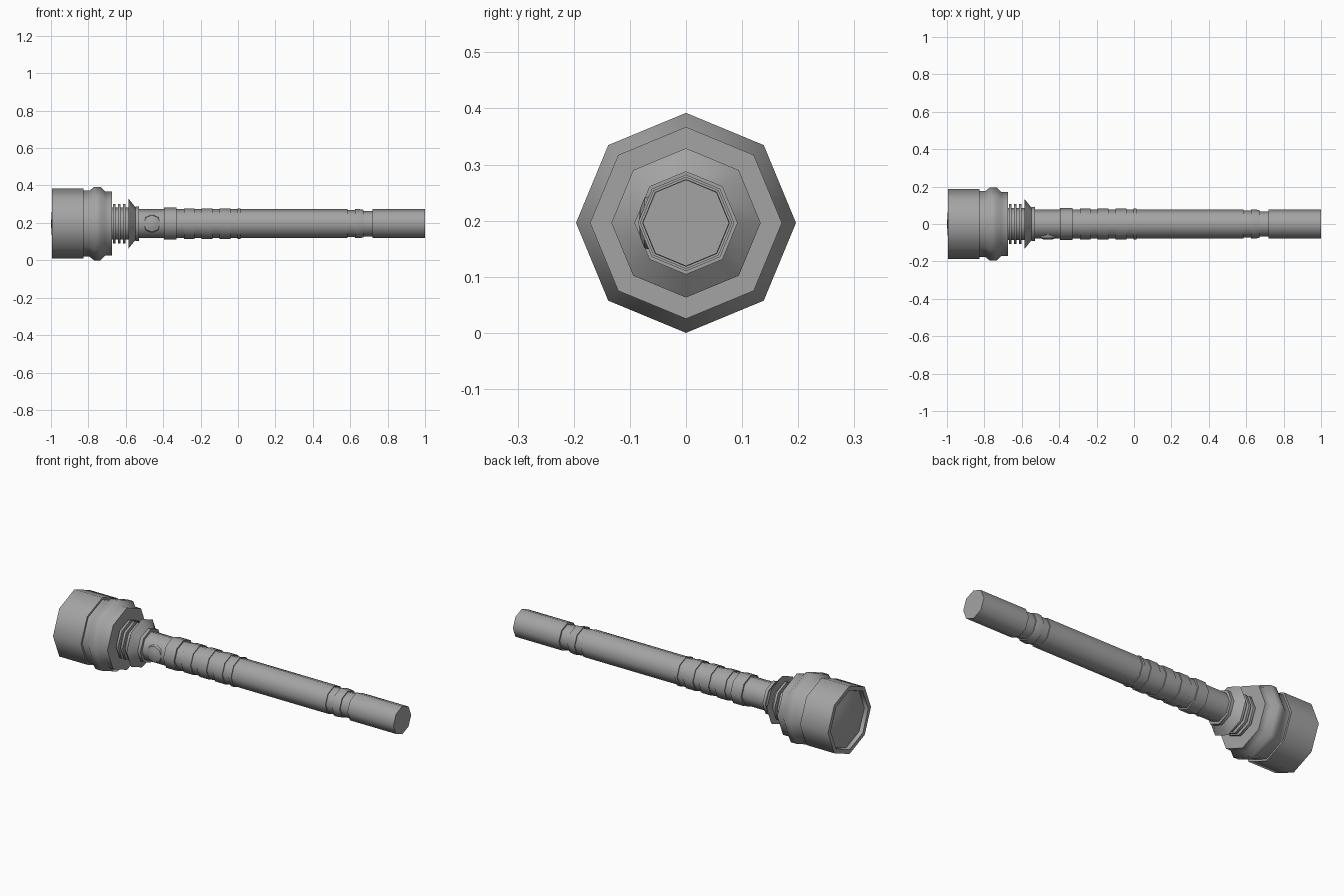
import bpy
import bmesh
import math

SIDES = 8
AXIS_Z = 0.196

cube = bpy.data.objects.get("Cube")
if cube:
    bpy.data.objects.remove(cube, do_unlink=True)

grey = bpy.data.materials.new("matte grey")
grey.use_nodes = True
colour = (0.37, 0.37, 0.37, 1)
grey.diffuse_color = colour
grey.node_tree.nodes["Principled BSDF"].inputs["Base Color"].default_value = colour


def finish(bm, name, location):
    bmesh.ops.recalc_face_normals(bm, faces=bm.faces)
    mesh = bpy.data.meshes.new(name)
    bm.to_mesh(mesh)
    bm.free()
    mesh.materials.append(grey)
    obj = bpy.data.objects.new(name, mesh)
    obj.location = location
    bpy.context.collection.objects.link(obj)
    bpy.ops.object.select_all(action="DESELECT")
    obj.select_set(True)
    bpy.context.view_layer.objects.active = obj
    bpy.ops.object.shade_smooth_by_angle(angle=math.radians(48))
    return obj


def lathe(name, profile, location=(0, 0, AXIS_Z)):
    """Turn (x, radius) points around the x axis; radius 0 closes to a point."""
    bm = bmesh.new()
    rings = []
    for x, r in profile:
        if r == 0:
            rings.append([bm.verts.new((x, 0, 0))] * SIDES)
            continue
        angles = [math.tau * i / SIDES for i in range(SIDES)]
        rings.append([bm.verts.new((x, r * math.cos(a), r * math.sin(a))) for a in angles])
    for a, b in zip(rings, rings[1:]):
        for i in range(SIDES):
            j = (i + 1) % SIDES
            corners = dict.fromkeys((a[i], a[j], b[j], b[i]))
            bm.faces.new(list(corners))
    return finish(bm, name, location)


def bands(start, low, high, spans, end):
    """Square-edged raised bands on a low core."""
    points = [(start, low)]
    for a, b in spans:
        points += [(a, low), (a, high), (b, high), (b, low)]
    return points + [(end, low)]


# Lamp head: domed lens, rim and stepped housing
lathe("lens", [(-0.975, 0.158), (-0.986, 0.12), (-0.996, 0.06), (-1.0, 0)])
lathe("lamp_head", [
    (-0.975, 0.158), (-0.995, 0.163), (-0.995, 0.187), (-0.825, 0.187),
    (-0.825, 0.176), (-0.795, 0.176), (-0.77, 0.196), (-0.735, 0.196),
    (-0.71, 0.171), (-0.675, 0.171), (-0.675, 0.08)])

# Cooling fins between head and collar
fins = [(-0.668 + 0.027 * i, -0.655 + 0.027 * i) for i in range(3)]
lathe("cooling_fins", bands(-0.675, 0.085, 0.106, fins, -0.585))

# Flared collar and its small lip
lathe("collar", [
    (-0.585, 0.085), (-0.585, 0.133), (-0.547, 0.086),
    (-0.547, 0.092), (-0.53, 0.092), (-0.53, 0.077)])

# Neck with the thick ring
lathe("neck", bands(-0.53, 0.077, 0.086, [(-0.395, -0.33)], -0.31))

# Grip bands
grip = [(-0.29 + 0.096 * i, -0.232 + 0.096 * i) for i in range(3)] + [(-0.002, 0.014)]
lathe("grip", bands(-0.31, 0.077, 0.082, grip, 0.03))

# Long handle with grooves before the tail
lathe("handle", [
    (0.03, 0.077), (0.585, 0.077), (0.585, 0.072), (0.625, 0.072),
    (0.625, 0.078), (0.645, 0.078), (0.67, 0.074), (0.67, 0.068), (0.72, 0.068)])
lathe("tail_cap", [(0.72, 0.068), (0.72, 0.077), (1.0, 0.077), (1.0, 0)])

# Low domed push button on the front of the neck
button = lathe("button", [(0, 0.05), (0.018, 0.045), (0.026, 0.025), (0.028, 0)],
               (-0.46, -0.056, AXIS_Z))
button.rotation_euler.z = -math.pi / 2
